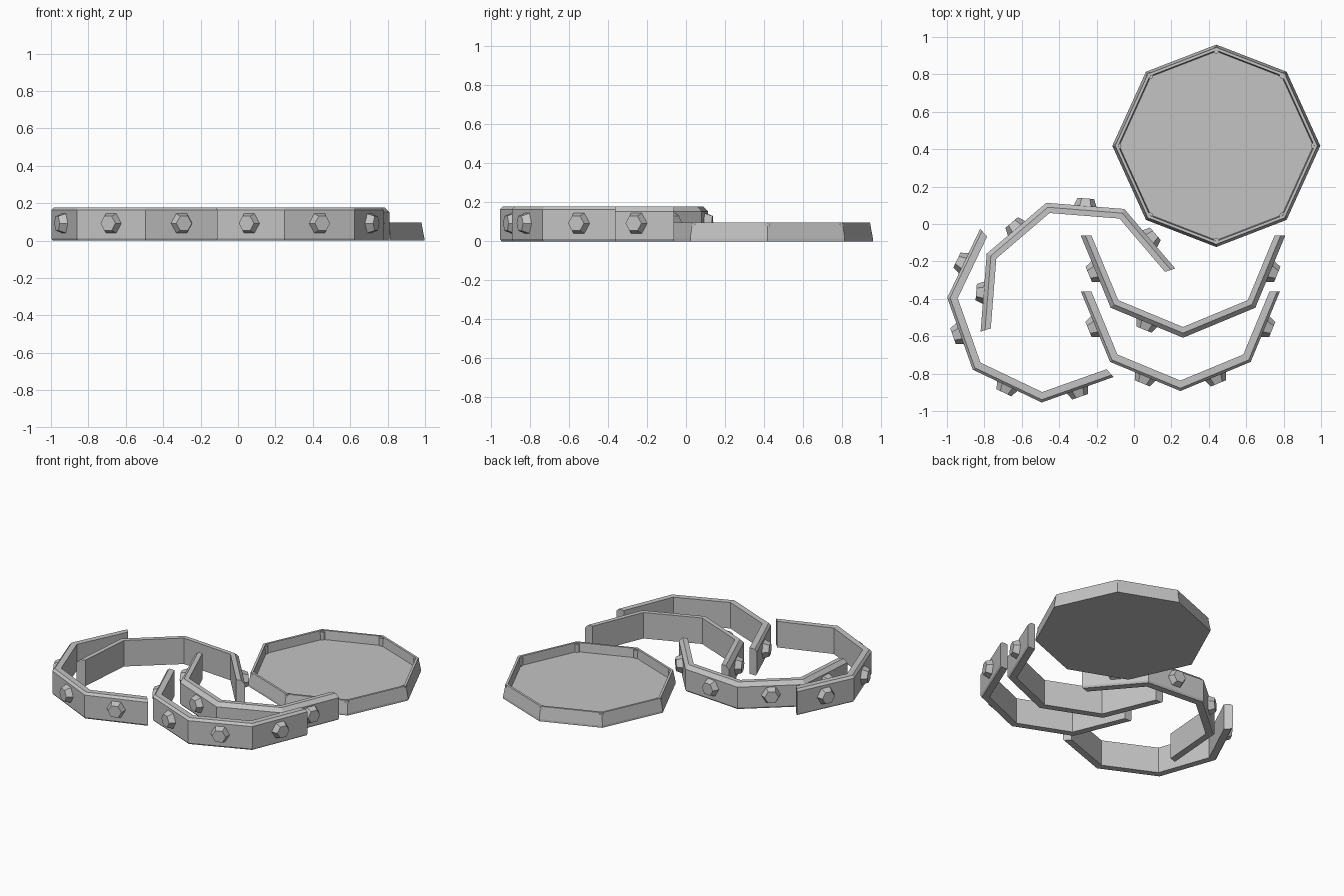
import bpy, bmesh, math
from mathutils import Vector, Matrix

if "Cube" in bpy.data.objects:
    bpy.data.objects.remove(bpy.data.objects["Cube"])

grey = bpy.data.materials.new("plain grey")
grey.diffuse_color = (0.55, 0.55, 0.55, 1)
grey.use_nodes = True
grey.node_tree.nodes["Principled BSDF"].inputs["Base Color"].default_value = grey.diffuse_color


def make(name, bm):
    bmesh.ops.recalc_face_normals(bm, faces=bm.faces)
    me = bpy.data.meshes.new(name)
    bm.to_mesh(me)
    bm.free()
    me.materials.append(grey)
    ob = bpy.data.objects.new(name, me)
    bpy.context.collection.objects.link(ob)
    return ob


# unit octagon corners, slightly wider than deep
def tray_corner(i):
    a = math.radians(45 * i)
    if i % 2 == 0:
        return Vector((0.556 * math.cos(a), 0.541 * math.sin(a), 0))
    return Vector((math.copysign(0.376, math.cos(a)), math.copysign(0.396, math.sin(a)), 0))


# tray: rings of (scale, z) lofted, closed by floor and underside
def tray(cx, cy):
    bm = bmesh.new()
    rings = []
    for s, z in [(1, 0), (1, 0.015), (0.972, 0.096), (0.943, 0.096), (0.933, 0.035)]:
        rings.append([bm.verts.new(tray_corner(i) * s + Vector((cx, cy, z))) for i in range(8)])
    for a, b in zip(rings, rings[1:]):
        for i in range(8):
            j = (i + 1) % 8
            bm.faces.new((a[i], a[j], b[j], b[i]))
    bm.faces.new(rings[0][::-1])
    bm.faces.new(rings[-1])
    make("tray", bm)
    # small pegs in the inner corners
    bm = bmesh.new()
    for i in range(8):
        p = tray_corner(i) * 0.945 + Vector((cx, cy, 0.06))
        bmesh.ops.create_cone(bm, cap_ends=True, segments=12, radius1=0.018, radius2=0.018,
                              depth=0.06, matrix=Matrix.Translation(p))
    make("tray_corner_pegs", bm)


# half octagon wall section with studs
def wall(name, cx, cy, r, start, chamfer, studs):
    centre = Vector((cx, cy, 0))
    dirs = [Vector((math.cos(math.radians(start + 45 * k)),
                    math.sin(math.radians(start + 45 * k)), 0)) for k in range(5)]
    profile = [(r - 0.008, 0), (r, 0.012), (r, 0.178 - chamfer),
               (r - chamfer, 0.178), (r * 0.895, 0.178), (r * 0.895, 0)]
    bm = bmesh.new()
    rows = [[bm.verts.new(centre + d * q + Vector((0, 0, z))) for q, z in profile] for d in dirs]
    n = len(profile)
    for a, b in zip(rows, rows[1:]):
        for i in range(n):
            j = (i + 1) % n
            bm.faces.new((a[i], a[j], b[j], b[i]))
    bm.faces.new(rows[0])
    bm.faces.new(rows[-1][::-1])
    make(name, bm)

    # hexagonal tapered studs on the outer faces
    bm = bmesh.new()
    for k in studs:
        out = (dirs[k] + dirs[k + 1]).normalized()
        pos = centre + out * (r * math.cos(math.pi / 8) + 0.015) + Vector((0, 0, 0.092))
        side = Vector((0, 0, 1)).cross(out)
        m = Matrix((side, Vector((0, 0, 1)), out)).transposed()
        if m.determinant() < 0:
            m = Matrix((-side, Vector((0, 0, 1)), out)).transposed()
        bmesh.ops.create_cone(bm, cap_ends=True, segments=6, radius1=0.064, radius2=0.044, depth=0.05,
                              matrix=Matrix.Translation(pos) @ m.to_4x4() @ Matrix.Rotation(math.pi / 6, 4, 'Z'))
    make(name + "_studs", bm)


tray(0.44, 0.418)
wall("wall_back_left", -0.30, -0.407, 0.547, 18, 0.025, range(4))
wall("wall_front_left", -0.466, -0.422, 0.533, 132, 0.015, range(4))
wall("wall_middle_right", 0.262, -0.061, 0.547, 180, 0.025, (0, 1, 3))
wall("wall_front_right", 0.248, -0.361, 0.532, 180, 0.015, range(4))
